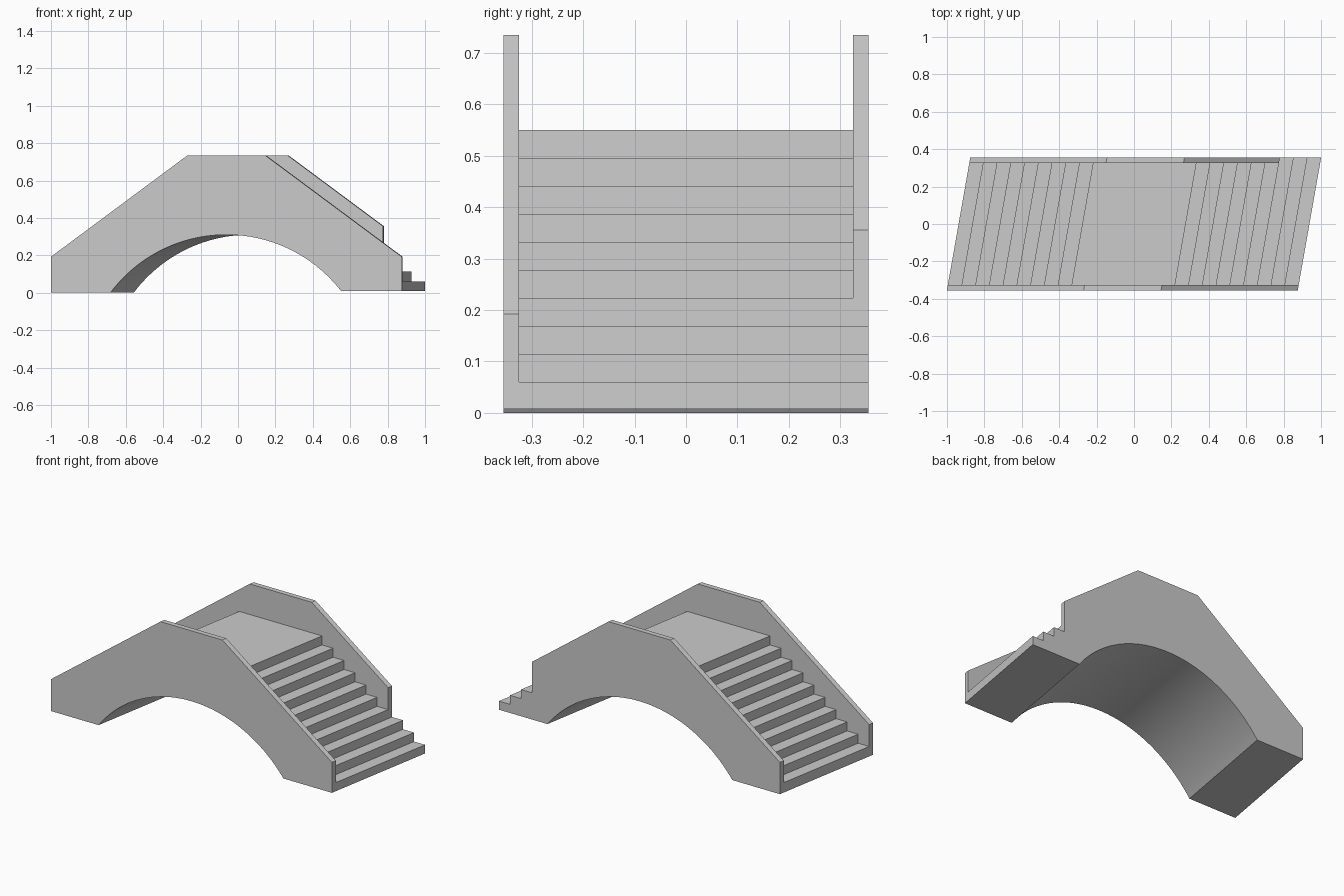
import bpy
import math

cube = bpy.data.objects.get("Cube")
if cube:
    bpy.data.objects.remove(cube, do_unlink=True)

SHEAR = 0.176        # skew of the plan along its width
HALF_LEN = 0.938     # half length along one side
HALF_WID = 0.355
WALL = 0.03          # parapet thickness
STEPS, TREAD, RISE, FIRST = 9, 0.0735, 0.0545, 0.06

stone = bpy.data.materials.new("grey stone")
stone.use_nodes = True
GREY = (0.6, 0.6, 0.6, 1.0)
stone.diffuse_color = GREY
stone.node_tree.nodes["Principled BSDF"].inputs["Base Color"].default_value = GREY


def skewed_prism(name, profile, y0, y1):
    """Extrude an x-z outline from y0 to y1, skewed in plan."""
    n = len(profile)
    verts = [(x + SHEAR * y, y, z) for y in (y0, y1) for x, z in profile]
    faces = [list(range(n)), list(range(2 * n - 1, n - 1, -1))]
    faces += [(i, i + n, (i + 1) % n + n, (i + 1) % n) for i in range(n)]
    mesh = bpy.data.meshes.new(name)
    mesh.from_pydata(verts, [], faces)
    mesh.materials.append(stone)
    obj = bpy.data.objects.new(name, mesh)
    bpy.context.collection.objects.link(obj)
    return obj


def stairs(count):
    """Outline of the lowest steps on the +x side, from the bottom up."""
    points = []
    for i in range(count):
        x = HALF_LEN - i * TREAD
        z = FIRST + i * RISE
        points += [(x, z), (x - TREAD, z)]
    return points


# Bridge body: parapet outline above, round arch below
SPAN, RADIUS, FOOT = 0.62, 0.775, 0.008
half_angle = math.asin(SPAN / RADIUS)
drop = RADIUS * math.cos(half_angle)
SEGMENTS = 56
arch = []
for i in range(SEGMENTS + 1):
    a = half_angle * (1 - 2 * i / SEGMENTS)
    arch.append((RADIUS * math.sin(a), RADIUS * math.cos(a) - drop))
arch[0] = (SPAN - 0.006, FOOT)
arch[-1] = (-SPAN, 0)
outline = [(-HALF_LEN, 0), (-HALF_LEN, 0.192), (-0.207, 0.735),
           (0.207, 0.735), (HALF_LEN, 0.192), (HALF_LEN, FOOT)]
bridge = skewed_prism("footbridge", outline + arch, -HALF_WID, HALF_WID)

# Space above the stairs and the deck, between the parapets
right = [(1.2, 1), (1.2, FIRST)] + stairs(STEPS)
top = FIRST + STEPS * RISE
right[-1:] = [right[-1], (right[-1][0], top)]
left = [(-x, z) for x, z in reversed(right)]
walkway = skewed_prism("walkway_cutter", right + left,
                       WALL - HALF_WID, HALF_WID - WALL)

# Shortened end of the back parapet, exposing the lowest three steps
gap_steps = stairs(3)
gap = skewed_prism("parapet_gap_cutter",
                   [(1.2, 1), (1.2, FIRST)] + gap_steps + [(gap_steps[-1][0], 1)],
                   HALF_WID - 2 * WALL, HALF_WID + WALL)

# Consistent outward normals, then carve
for obj in (bridge, walkway, gap):
    bpy.context.view_layer.objects.active = obj
    bpy.ops.object.select_all(action='DESELECT')
    obj.select_set(True)
    bpy.ops.object.mode_set(mode='EDIT')
    bpy.ops.mesh.select_all(action='SELECT')
    bpy.ops.mesh.normals_make_consistent(inside=False)
    bpy.ops.object.mode_set(mode='OBJECT')

bpy.ops.object.select_all(action='DESELECT')
bridge.select_set(True)
bpy.context.view_layer.objects.active = bridge
for cutter in (walkway, gap):
    mod = bridge.modifiers.new("carve", 'BOOLEAN')
    mod.operation = 'DIFFERENCE'
    mod.solver = 'EXACT'
    mod.object = cutter
    bpy.ops.object.modifier_apply(modifier=mod.name)
    bpy.data.objects.remove(cutter, do_unlink=True)

bpy.ops.object.shade_smooth_by_angle(angle=math.radians(25))
